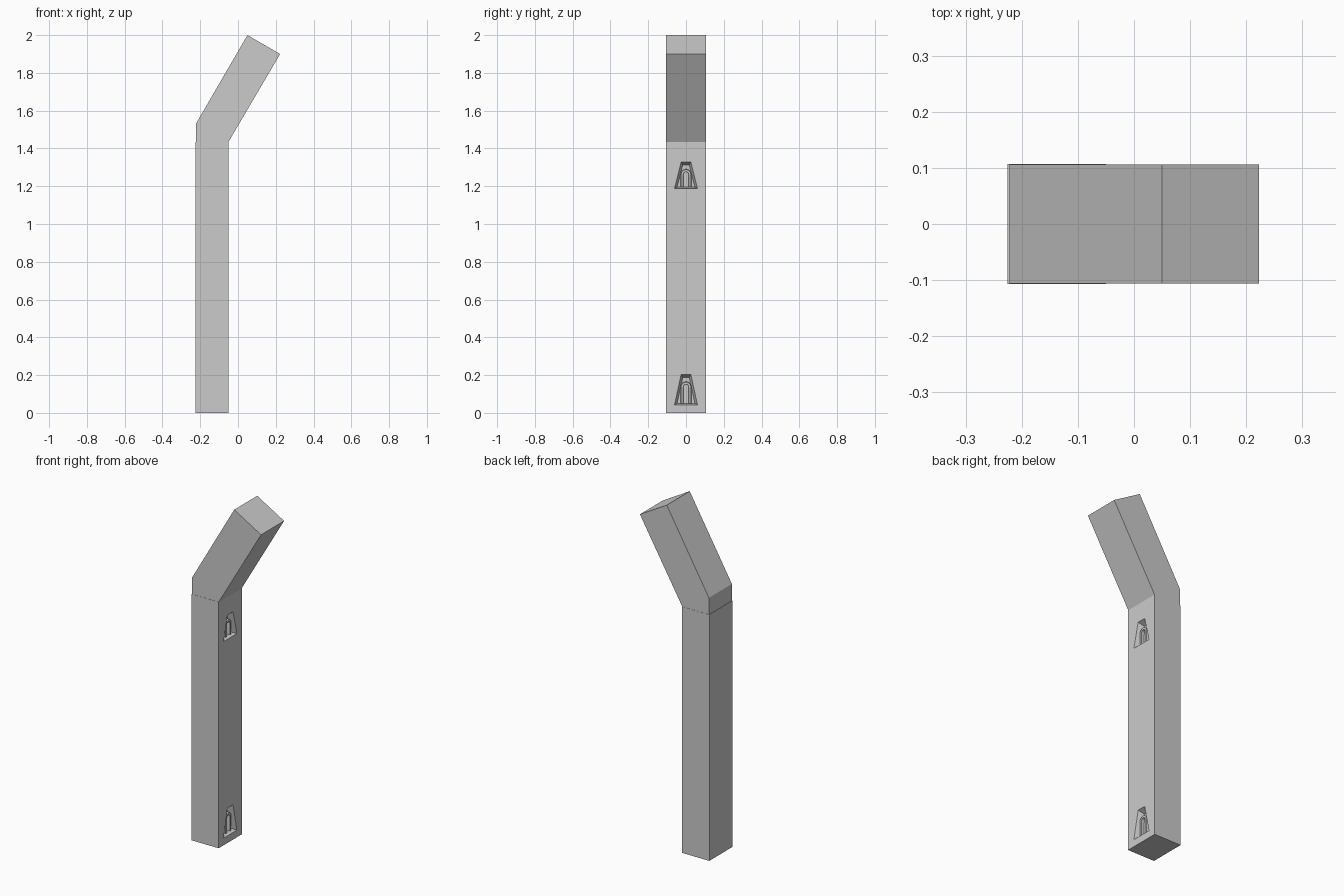
import bpy, bmesh, math

if "Cube" in bpy.data.objects:
    bpy.data.objects.remove(bpy.data.objects["Cube"])

FACE_X = -0.05          # face of the post that carries the slots
HALF_Y = 0.107


def loft(name, rings):
    """Solid from matching rings of 3D points, capped at both ends."""
    bm = bmesh.new()
    loops = [[bm.verts.new(p) for p in ring] for ring in rings]
    n = len(loops[0])
    for a, b in zip(loops, loops[1:]):
        for i in range(n):
            j = (i + 1) % n
            bm.faces.new((a[i], a[j], b[j], b[i]))
    bm.faces.new(loops[0][::-1])
    bm.faces.new(loops[-1])
    bmesh.ops.recalc_face_normals(bm, faces=bm.faces)
    mesh = bpy.data.meshes.new(name)
    bm.to_mesh(mesh)
    bm.free()
    obj = bpy.data.objects.new(name, mesh)
    bpy.context.collection.objects.link(obj)
    return obj


def extrude_y(name, profile, half):
    return loft(name, [[(x, y, z) for x, z in profile] for y in (-half, half)])


def trapezoid(x, z0, z1, w0, w1):
    return [(x, -w0, z0), (x, w0, z0), (x, w1, z1), (x, -w1, z1)]


def arch(x, z0, z1, r, steps=8):
    """Round-topped outline with its foot at z0 and crown at z1."""
    pts = [(x, -r, z0), (x, r, z0)]
    for i in range(steps + 1):
        a = math.pi * i / steps
        pts.append((x, r * math.cos(a), z1 - r + r * math.sin(a)))
    return pts


def cut(target, cutter):
    mod = target.modifiers.new("cut", 'BOOLEAN')
    mod.operation = 'DIFFERENCE'
    mod.solver = 'EXACT'
    mod.object = cutter
    cutter.hide_render = True
    cutter.hide_set(True)


# Straight lower post
post = extrude_y("post", [(-0.225, 0), (FACE_X, 0), (FACE_X, 1.435), (-0.225, 1.435)], HALF_Y)

# Angled top arm
extrude_y("angled_arm", [(-0.222, 1.435), (FACE_X, 1.435), (0.223, 1.90),
                         (0.05, 2.0), (-0.222, 1.532)], HALF_Y - 0.001)

# Tapered mounting slots, each with a grooved arched tongue inside
for label, z0, z1 in (("lower", 0.042, 0.203), ("upper", 1.187, 1.328)):
    floor_x = FACE_X - 0.035
    pocket = loft(label + "_slot_cutter", [
        trapezoid(floor_x, z0 + 0.008, z1 - 0.016, 0.047, 0.017),
        trapezoid(FACE_X, z0, z1, 0.061, 0.026),
        trapezoid(FACE_X + 0.02, z0, z1, 0.061, 0.026)])
    cut(post, pocket)
    crown = z1 - 0.037
    tongue = loft(label + "_tongue", [
        arch(floor_x - 0.003, z0 + 0.008, crown, 0.029),
        arch(FACE_X - 0.012, z0 + 0.008, crown - 0.003, 0.026)])
    groove = loft(label + "_groove_cutter", [
        arch(floor_x + 0.004, z0 - 0.01, crown - 0.016, 0.014),
        arch(FACE_X + 0.01, z0 - 0.01, crown - 0.014, 0.016)])
    cut(tongue, groove)
